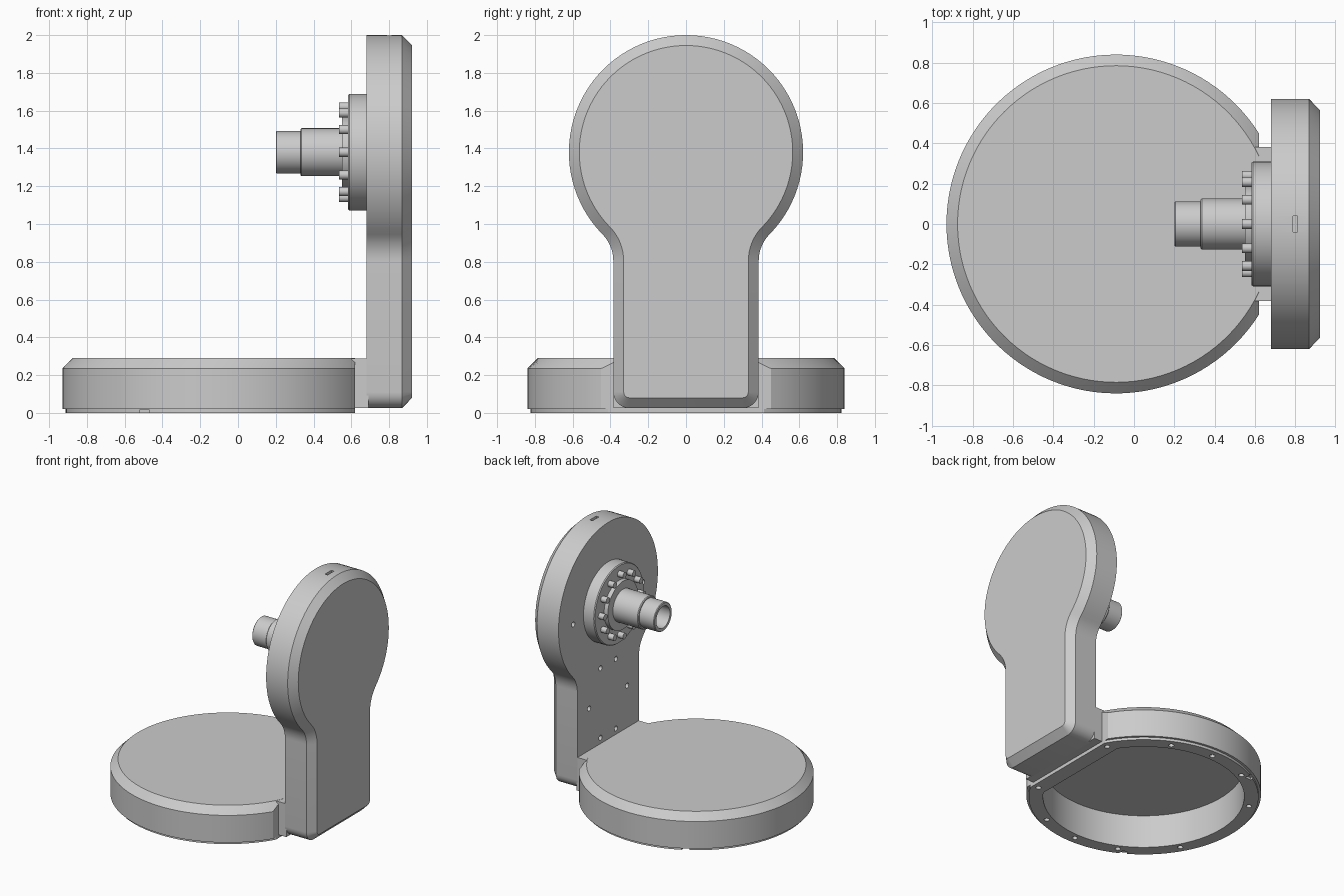
import bpy, bmesh
from math import sin, cos, acos, atan2, radians, pi, sqrt
from mathutils import Matrix, Vector

if "Cube" in bpy.data.objects:
    bpy.data.objects.remove(bpy.data.objects["Cube"])

CX = -0.09            # base disc centre in x
FLAT = 0.62           # flat side of the base
HZ = 1.38             # hub axis height
parts = []


def new_object(name, bm):
    bmesh.ops.recalc_face_normals(bm, faces=bm.faces)
    me = bpy.data.meshes.new(name)
    bm.to_mesh(me)
    bm.free()
    ob = bpy.data.objects.new(name, me)
    bpy.context.collection.objects.link(ob)
    return ob


def loft(name, rings):
    """Skin a list of equal-length closed rings and cap both ends."""
    bm = bmesh.new()
    loops = [[bm.verts.new(p) for p in ring] for ring in rings]
    n = len(loops[0])
    for a, b in zip(loops, loops[1:]):
        for i in range(n):
            j = (i + 1) % n
            bm.faces.new((a[i], a[j], b[j], b[i]))
    bm.faces.new(loops[0])
    bm.faces.new(loops[-1])
    ob = new_object(name, bm)
    parts.append(ob)
    return ob


def add_cyl(bm, pos, r, depth, axis, seg=16):
    rot = Vector((0, 0, 1)).rotation_difference(Vector(axis)).to_matrix().to_4x4()
    bmesh.ops.create_cone(bm, cap_ends=True, segments=seg, radius1=r, radius2=r,
                          depth=depth, matrix=Matrix.Translation(pos) @ rot)


def add_box(bm, pos, size):
    bmesh.ops.create_cube(bm, size=1, matrix=Matrix.Translation(pos) @ Matrix.Diagonal((*size, 1)))


def cut(ob, bm):
    cutter = new_object("cutter", bm)
    cutter.hide_render = True
    mod = ob.modifiers.new("cut", 'BOOLEAN')
    mod.operation, mod.solver, mod.object = 'DIFFERENCE', 'EXACT', cutter
    bpy.context.view_layer.objects.active = ob
    bpy.ops.object.modifier_apply(modifier=mod.name)
    bpy.data.objects.remove(cutter)


def arc(cy, cz, r, a0, a1, n):
    return [(cy + r * cos(a0 + (a1 - a0) * i / n), cz + r * sin(a0 + (a1 - a0) * i / n))
            for i in range(n + 1)]


def d_ring(r, z, flat=FLAT, n=96):
    """Circle with its +x side clipped flat."""
    a = acos((flat - CX) / r)
    return [(x, y, z) for x, y in arc(CX, 0, r, a, 2 * pi - a, n)]


# Base: hollow D-shaped disc with bottom lip and chamfered top
base = loft("base_disc", [
    d_ring(0.72, 0.26, 0.50), d_ring(0.72, 0, 0.50),
    d_ring(0.822, 0), d_ring(0.822, 0.02),
    d_ring(0.84, 0.02), d_ring(0.84, 0.235), d_ring(0.785, 0.29)])

# Screw holes and side notches in the bottom rim
bm = bmesh.new()
for s in (1, -1):
    for deg in (30, 65, 90, 116, 150):
        a = radians(deg)
        add_cyl(bm, (CX + 0.765 * cos(a), s * 0.765 * sin(a), 0), 0.02, 0.12, (0, 0, 1))
    add_box(bm, (-0.495, s * 0.74, 0), (0.05, 0.12, 0.036))
cut(base, bm)


# Arm: keyhole outline, inset by d for the chamfered outer face
def arm_ring(x, d):
    w, zb, rc, r, R = 0.385, 0.025, 0.085, 0.20, 0.62
    dz = sqrt((R + r) ** 2 - (w + r) ** 2)
    t = atan2(dz, w + r)
    half = (arc(w - rc, zb + rc, rc - d, -pi / 2, 0, 6)
            + arc(w + r, HZ - dz, r + d, pi, pi - t, 8)
            + arc(0, HZ, R - d, -t, pi / 2, 36)[1:])
    return [(x, y, z) for y, z in half] + [(x, -y, z) for y, z in reversed(half[:-1])]


arm = loft("upright_arm", [arm_ring(0.68, 0), arm_ring(0.868, 0), arm_ring(0.922, 0.055)])

# Screw holes in the inner face and slot in the top of the arm
bm = bmesh.new()
for s in (1, -1):
    for y, z in ((0.435, 1.36), (0.096, 0.885), (0.237, 0.62), (0.096, 0.335)):
        add_cyl(bm, (0.68, s * y, z), 0.02, 0.14, (1, 0, 0))
add_box(bm, (0.80, 0, 2.0), (0.024, 0.08, 0.08))
cut(arm, bm)

# Neck joining base and arm
bm = bmesh.new()
add_box(bm, (0.645, 0, 0.158), (0.09, 0.765, 0.262))
parts.append(new_object("neck", bm))


# Hub: flange, boss and stepped hollow shaft turned around the x axis
def hub_ring(x, r):
    return [(x, y, z) for y, z in arc(0, HZ, r, 0, 2 * pi, 64)[:-1]]


loft("hub_shaft", [hub_ring(x, r) for x, r in (
    (0.46, 0.085), (0.20, 0.085), (0.20, 0.107), (0.205, 0.112), (0.33, 0.112),
    (0.33, 0.121), (0.336, 0.127), (0.55, 0.127), (0.55, 0.19), (0.583, 0.19),
    (0.583, 0.303), (0.59, 0.309), (0.69, 0.309))])

# Ring of twelve bolt heads
bm = bmesh.new()
for i in range(12):
    a = i * pi / 6
    add_cyl(bm, (0.563, 0.24 * cos(a), HZ + 0.24 * sin(a)), 0.024, 0.055, (1, 0, 0))
parts.append(new_object("hub_bolts", bm))

# Smooth curved walls, keep edges crisp
bpy.ops.object.select_all(action='DESELECT')
for ob in parts:
    ob.select_set(True)
bpy.context.view_layer.objects.active = parts[0]
bpy.ops.object.shade_smooth_by_angle(angle=radians(25))
